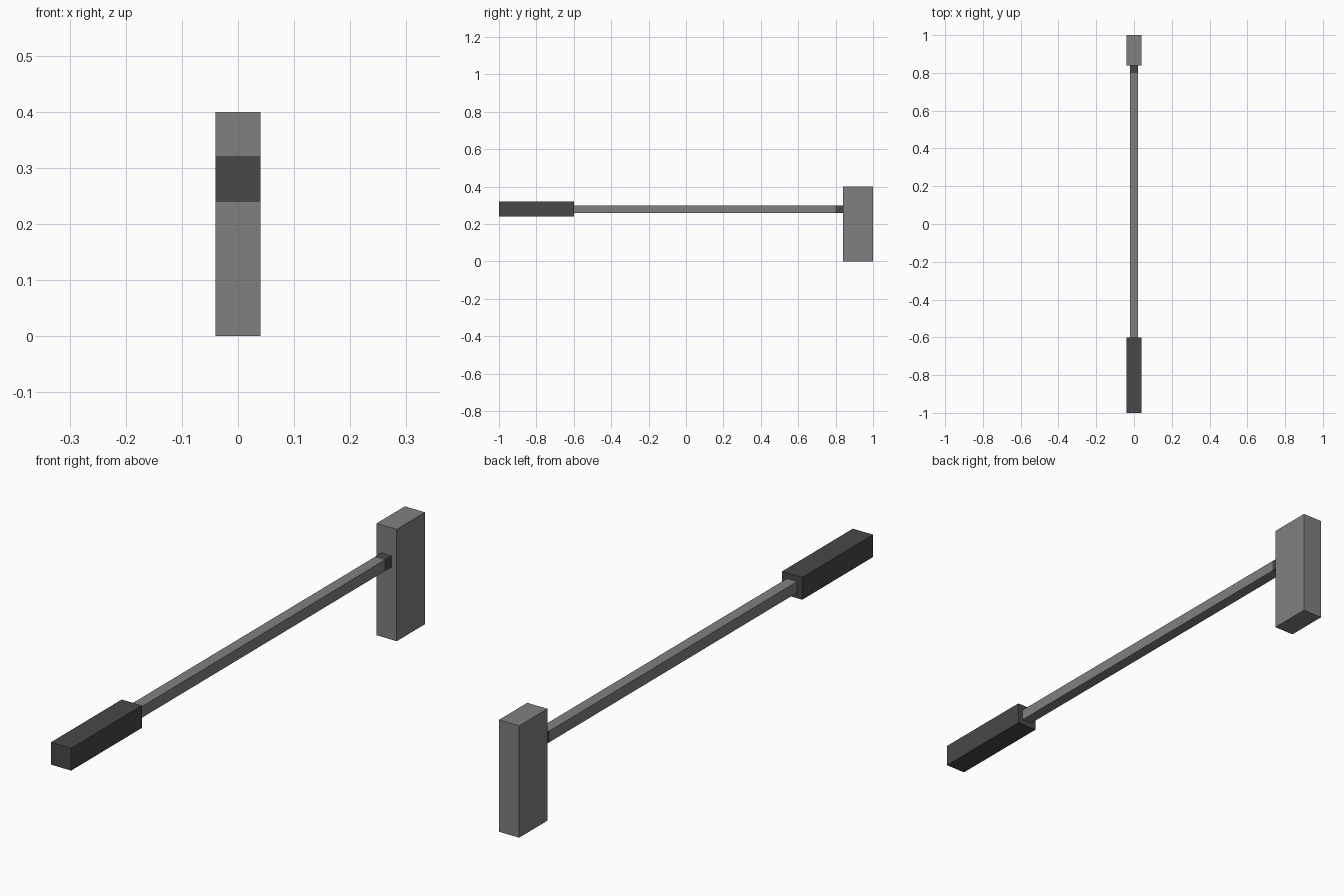
import bpy

if "Cube" in bpy.data.objects:
    bpy.data.objects.remove(bpy.data.objects["Cube"])


def material(name, value):
    mat = bpy.data.materials.new(name)
    mat.diffuse_color = (value, value, value, 1)
    mat.use_nodes = True
    mat.node_tree.nodes["Principled BSDF"].inputs["Base Color"].default_value = mat.diffuse_color
    return mat


steel = material("grey steel", 0.216)
dark = material("dark grip", 0.065)


def box(name, width, y0, y1, z0, z1, mat):
    """Box centred on x = 0 spanning the given y and z ranges."""
    bpy.ops.mesh.primitive_cube_add(size=1, location=(0, (y0 + y1) / 2, (z0 + z1) / 2))
    ob = bpy.context.object
    ob.name = name
    ob.scale = (width, y1 - y0, z1 - z0)
    bpy.ops.object.transform_apply(location=False, rotation=False, scale=True)
    ob.data.materials.append(mat)


# Heavy block at the far end
box("head", 0.08, 0.84, 1.0, 0.0, 0.4, steel)
# Dark collar joining shaft and head
box("collar", 0.04, 0.80, 0.84, 0.26, 0.30, dark)
# Long thin shaft
box("shaft", 0.04, -0.6, 0.80, 0.26, 0.30, steel)
# Thick handle
box("grip", 0.08, -1.0, -0.6, 0.24, 0.32, dark)
